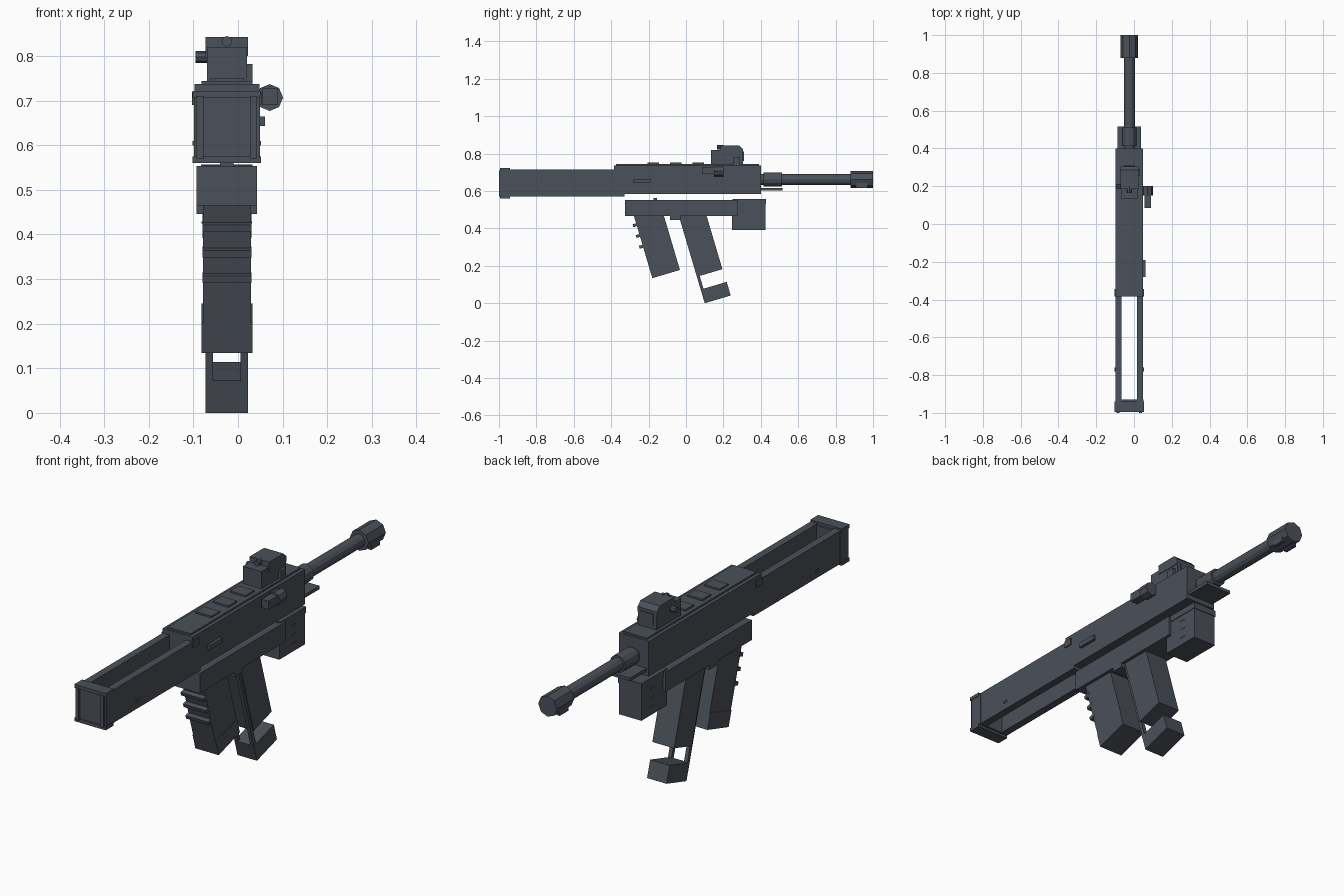
import bpy, bmesh, math
from mathutils import Matrix, Vector

old = bpy.data.objects.get("Cube")
if old:
    bpy.data.objects.remove(old, do_unlink=True)

MIDDLE = -0.025             # centre plane of the body
TILT = math.radians(16.5)   # shared lean of the grips
SIDES = {"left": 1, "right": -1}

slate = bpy.data.materials.new("slate grey")
slate.use_nodes = True
slate.diffuse_color = (0.07, 0.08, 0.1, 1)
slate.node_tree.nodes["Principled BSDF"].inputs["Base Color"].default_value = slate.diffuse_color


def finish(name, mesh_data):
    """Turn a bmesh into a named object with the shared material."""
    mesh = bpy.data.meshes.new(name)
    mesh_data.to_mesh(mesh)
    mesh_data.free()
    mesh.materials.append(slate)
    part = bpy.data.objects.new(name, mesh)
    bpy.context.collection.objects.link(part)
    return part


def box(name, back, front, bottom, top, width, middle=MIDDLE):
    """Block given by its extent along y and z, centred across x."""
    mesh_data = bmesh.new()
    bmesh.ops.create_cube(mesh_data, size=1)
    size = Vector((width, front - back, top - bottom))
    centre = Vector((middle, (back + front) / 2, (bottom + top) / 2))
    bmesh.ops.transform(mesh_data, verts=mesh_data.verts,
                        matrix=Matrix.Translation(centre) @ Matrix.Diagonal(size).to_4x4())
    return finish(name, mesh_data)


def box_pair(name, offset, **extent):
    """Two matching blocks, mirrored about the centre plane."""
    for side, sign in SIDES.items():
        box(f"{name}_{side}", middle=MIDDLE + sign * offset, **extent)


def leaning_box(name, heel, depth, height, width, out=0, rise=0, middle=MIDDLE):
    """Block tilted about its heel, the lowest rear corner (y, z)."""
    part = box(name, back=out, front=out + depth, bottom=rise, top=rise + height,
               width=width, middle=middle)
    part.location.yz = heel
    part.rotation_euler.x = TILT


def rod(name, start, end, radius, height, middle=MIDDLE, sides=8):
    """Faceted bar along y."""
    mesh_data = bmesh.new()
    place = Matrix.Translation((middle, (start + end) / 2, height))
    bmesh.ops.create_cone(mesh_data, cap_ends=True, segments=sides, radius1=radius,
                          radius2=radius, depth=end - start,
                          matrix=place @ Matrix.Rotation(math.pi / 2, 4, "X"))
    return finish(name, mesh_data)


# Stock: two side arms closed by a butt plate
box_pair("stock_arm", offset=0.057, back=-0.96, front=-0.33, bottom=0.57, top=0.716, width=0.033)
box("butt_plate", back=-0.99, front=-0.93, bottom=0.57, top=0.71, width=0.148)
box_pair("butt_rib", offset=0.06, back=-1, front=-0.98, bottom=0.57, top=0.71, width=0.016)
for label, height in (("bottom", 0.56), ("top", 0.707)):
    box(f"butt_lip_{label}", back=-0.995, front=-0.94, bottom=height, top=height + 0.015,
        width=0.154)
box_pair("stock_pin", offset=0.074, back=-0.78, front=-0.76, bottom=0.6, top=0.61, width=0.006)

# Receiver with top ridge and raised panels
RECEIVER_TOP = 0.737
box("receiver", back=-0.385, front=0.4, bottom=0.583, top=RECEIVER_TOP, width=0.146)
box("receiver_ridge", back=-0.375, front=0.39, bottom=0.7, top=RECEIVER_TOP + 0.007, width=0.114)
box_pair("receiver_clip", offset=0.075, back=-0.385, front=-0.345, bottom=0.69, top=0.72,
         width=0.006)
for index in range(3):
    rear = -0.205 + index * 0.12
    box(f"top_panel_{index}", back=rear, front=rear + 0.06, bottom=RECEIVER_TOP,
        top=RECEIVER_TOP + 0.014, width=0.076)
box("side_button", back=-0.28, front=-0.19, bottom=0.643, top=0.664, width=0.02, middle=0.05)

# Charging handle
box("handle_stem", back=0.085, front=0.16, bottom=0.69, top=0.727, width=0.035, middle=0.072)
rod("handle_knob", start=0.15, end=0.2, radius=0.03, height=0.707, middle=0.071)
box("handle_bracket", back=0.16, front=0.195, bottom=0.695, top=0.72, width=0.03, middle=0.055)

# Sight: low rear box, tall hood with a bevelled front edge, dial and clamp
box("sight_base", back=0.134, front=0.305, bottom=RECEIVER_TOP, top=0.82, width=0.09)
hood = box("sight_hood", back=0.185, front=0.305, bottom=0.8, top=0.843, width=0.095)
edit = bmesh.new()
edit.from_mesh(hood.data)
front_edge = [e for e in edit.edges if all(v.co.y > 0.3 and v.co.z > 0.84 for v in e.verts)]
bmesh.ops.bevel(edit, geom=front_edge, offset=0.02, segments=1, affect="EDGES")
edit.to_mesh(hood.data)
edit.free()
rod("sight_post", start=0.165, end=0.2, radius=0.012, height=0.833)
dial = rod("sight_dial", start=-0.02, end=0.02, radius=0.013, height=0, middle=0)
dial.location = (-0.075, 0.2, 0.798)
dial.rotation_euler.z = math.pi / 2
box("sight_clamp", back=0.255, front=0.29, bottom=RECEIVER_TOP, top=0.782, width=0.016, middle=0.024)
box("sight_lens", back=0.303, front=0.309, bottom=0.76, top=0.81, width=0.06)

# Barrel group
BORE = 0.661
rod("barrel", start=0.38, end=0.92, radius=0.029, height=BORE, sides=12)
rod("barrel_collar", start=0.414, end=0.512, radius=0.038, height=BORE, sides=12)
rod("muzzle", start=0.88, end=1, radius=0.046, height=BORE)
box_pair("muzzle_lug", offset=0.03, back=0.91, front=0.97, bottom=0.617, top=0.642, width=0.016)
box("barrel_plate", back=0.39, front=0.515, bottom=0.603, top=0.617, width=0.126)

# Lower frame and front block
box("lower_frame", back=-0.327, front=0.275, bottom=0.465, top=0.553, width=0.135)
box("trigger_block", back=-0.085, front=-0.03, bottom=0.446, top=0.48, width=0.135)
box("frame_nub", back=-0.175, front=-0.155, bottom=0.54, top=0.562, width=0.03)
box("front_block", back=0.245, front=0.425, bottom=0.392, top=0.555, width=0.11)
box("front_block_rim", back=0.25, front=0.428, bottom=0.53, top=0.557, width=0.116)
for index in range(3):
    level = 0.425 + index * 0.04
    box(f"block_slit_{index}", back=0.335, front=0.365, bottom=level, top=level + 0.004,
        width=0.113)

# Rear grip with ribs and a wider foot
GRIP_HEEL = (-0.18, 0.134)
leaning_box("rear_grip", GRIP_HEEL, depth=0.154, height=0.35, width=0.108)
leaning_box("grip_foot", GRIP_HEEL, depth=0.154, height=0.07, width=0.114)
for index in range(3):
    leaning_box(f"grip_rib_{index}", GRIP_HEEL, depth=0.03, height=0.016, width=0.11,
                out=-0.02, rise=0.17 + index * 0.06)

# Front grip, its two struts and the foot block
leaning_box("front_grip", heel=(0.07, 0.145), depth=0.13, height=0.35, width=0.106)
FOOT_HEEL = (0.1, 0)
leaning_box("strut_foot", FOOT_HEEL, depth=0.145, height=0.076, width=0.095)
for side, sign in SIDES.items():
    leaning_box(f"strut_{side}", FOOT_HEEL, depth=0.016, height=0.49, width=0.017,
                middle=MIDDLE + sign * 0.039)
